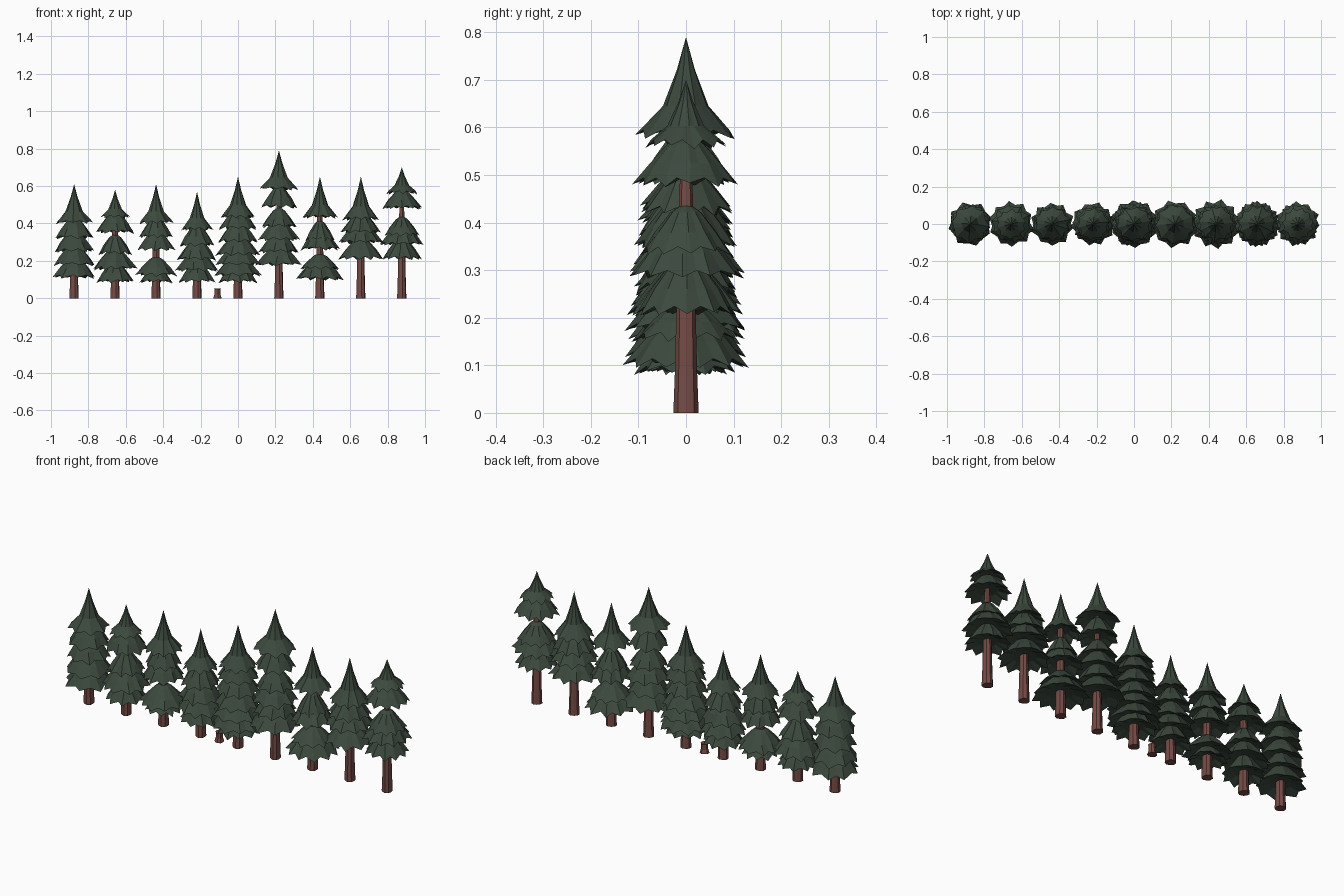
import bpy, bmesh, math, random

random.seed(4)
if "Cube" in bpy.data.objects:
    bpy.data.objects.remove(bpy.data.objects["Cube"])


def material(name, rgb):
    mat = bpy.data.materials.new(name)
    mat.use_nodes = True
    mat.diffuse_color = (*rgb, 1)
    bsdf = next(n for n in mat.node_tree.nodes if n.type == "BSDF_PRINCIPLED")
    bsdf.inputs["Base Color"].default_value = (*rgb, 1)
    return mat


NEEDLES = material("dark green needles", (0.045, 0.066, 0.047))
BARK = material("reddish bark", (0.175, 0.07, 0.06))


def finish(bm, name, mat, x):
    bmesh.ops.recalc_face_normals(bm, faces=bm.faces)
    mesh = bpy.data.meshes.new(name)
    bm.to_mesh(mesh)
    bm.free()
    mesh.materials.append(mat)
    obj = bpy.data.objects.new(name, mesh)
    obj.location.x = x
    bpy.context.collection.objects.link(obj)


def loft(bm, rings, bottom=None, top=None):
    """Join rings of equal length, closing ends with a point or a flat cap."""
    n = len(rings[0])
    for a, b in zip(rings, rings[1:]):
        for i in range(n):
            j = (i + 1) % n
            bm.faces.new((a[i], a[j], b[j], b[i]))
    for ring, tip in ((rings[0], bottom), (rings[-1], top)):
        if tip is None:
            bm.faces.new(ring)
        else:
            v = bm.verts.new((0, 0, tip))
            for i in range(n):
                bm.faces.new((ring[i], ring[(i + 1) % n], v))


def trunk(name, x, profile, sides=9):
    bm = bmesh.new()
    rings = []
    for z, r in profile:
        ring = []
        for i in range(sides):
            a = math.tau * i / sides
            k = r * (1 if i % 3 else 0.9)
            ring.append(bm.verts.new((k * math.cos(a), k * math.sin(a), z)))
        rings.append(ring)
    loft(bm, rings)
    finish(bm, name, BARK, x)


# Inner rings of a bough skirt: radius and depth fractions
CROWN = ((0.45, 0.69), (0.18, 0.33))
SKIRT = ((0.68, 0.60), (0.34, 0.22))


def boughs(bm, tip_z, radius, height, points, shape):
    """Concave drooping skirt with a jagged star rim and a hollow underside."""
    n = points * 2
    phase = random.uniform(0, math.tau)
    apex = tip_z + height
    rim, under = [], []
    for i in range(n):
        a = phase + math.tau * (i + random.uniform(-0.2, 0.2)) / n
        tip = i % 2 == 0
        r = radius * (random.uniform(0.97, 1.05) if tip else random.uniform(0.83, 0.9))
        z = tip_z + (random.uniform(-0.006, 0.006) if tip else 0.014)
        c, s = math.cos(a), math.sin(a)
        rim.append(bm.verts.new((r * c, r * s, z)))
        under.append(bm.verts.new((0.5 * r * c, 0.5 * r * s, tip_z + 0.025)))
    rings = [under, rim]
    for rf, depth in shape:
        ring = []
        for i in range(n):
            a = phase + math.tau * i / n
            # Ridges run down to the tips, valleys to the notches
            k = radius * rf * (1.03 if i % 2 == 0 else 0.96)
            ring.append(bm.verts.new((k * math.cos(a), k * math.sin(a), apex - height * depth)))
        rings.append(ring)
    loft(bm, rings, bottom=tip_z + 0.03, top=apex)


# Each tree: top, rim points, skirts as (tip height, radius[, skirt height])
TREES = [
    (0.61, 8, [(.40, .1), (.32, .104), (.25, .108), (.175, .115), (.11, .118)]),
    (0.58, 10, [(.43, .08), (.35, .104), (.235, .092, .115), (.155, .12), (.085, .1)]),
    (0.61, 10, [(.40, .093), (.325, .09), (.255, .103), (.12, .116, .11), (.085, .09, .09)]),
    (0.57, 10, [(.365, .085), (.28, .095), (.205, .107), (.145, .115), (.085, .1)]),
    (0.65, 10, [(.43, .094), (.37, .102), (.30, .108), (.23, .117), (.175, .126),
                (.12, .128), (.085, .105)]),
    (0.79, 9, [(.58, .105), (.485, .098), (.38, .095, .112), (.31, .11), (.245, .106), (.175, .125)]),
    (0.65, 11, [(.43, .094), (.31, .08, .115), (.26, .107, .12), (.155, .105, .09), (.10, .13)]),
    (0.65, 11, [(.42, .097), (.35, .106), (.295, .12), (.21, .12)]),
    (0.70, 11, [(.56, .085), (.48, .109, .11), (.335, .095, .11), (.285, .118), (.21, .106)]),
]
SPACING = 0.219

for number, (top, points, skirts) in enumerate(TREES, 1):
    x = (number - 5) * SPACING
    trunk(f"trunk_{number}", x, [(0, .027), (.08, .024), (.2, .021), (.45, .015), (top - .1, .007)])
    bm = bmesh.new()
    for level, skirt in enumerate(skirts):
        tip_z, radius = skirt[:2]
        if level == 0:
            height, shape = top - tip_z, CROWN
        else:
            height, shape = (skirt[2] if len(skirt) > 2 else .125), SKIRT
        boughs(bm, tip_z, radius, height, points, shape)
    finish(bm, f"foliage_{number}", NEEDLES, x)

# Cut stump between two trees
trunk("stump", -SPACING / 2, [(0, .024), (.02, .018), (.045, .017), (.052, .02)])
